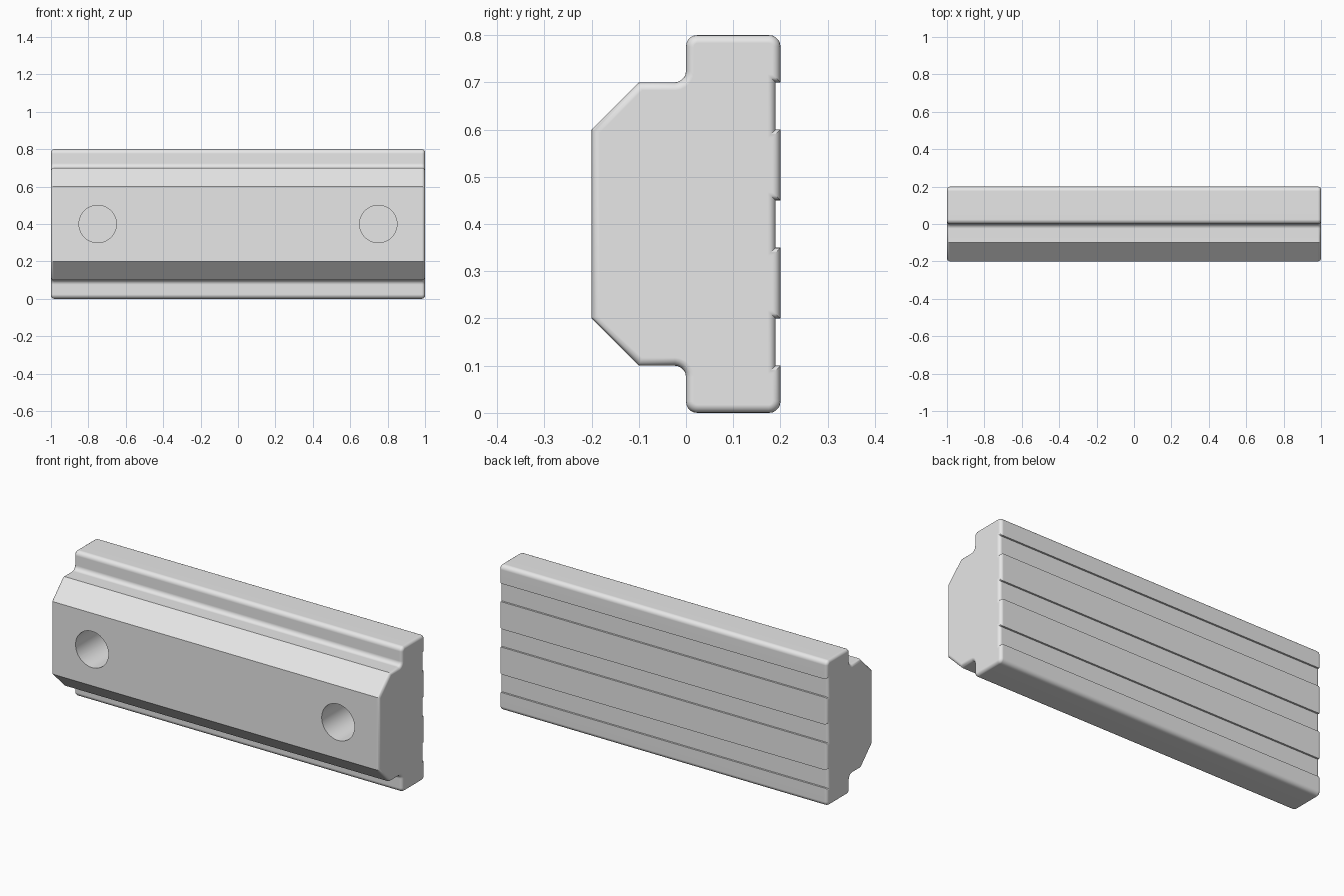
import bpy, bmesh, math

cube = bpy.data.objects.get("Cube")
if cube:
    bpy.data.objects.remove(cube, do_unlink=True)

HALF = 1.0
MID_Z = 0.4
GROOVES = [(0.1, 0.2), (0.35, 0.45), (0.6, 0.7)]
BACK, FLOOR = 0.2, 0.19

steel = bpy.data.materials.new("light grey")
steel.use_nodes = True
grey = (0.8, 0.8, 0.8, 1)
steel.diffuse_color = grey
steel.node_tree.nodes["Principled BSDF"].inputs["Base Color"].default_value = grey

# Cross-section (y, z): upper front half mirrored to the lower, then the grooved back
upper = [(-0.2, 0.6), (-0.1, 0.7), (0.0, 0.7), (0.0, 0.8), (BACK, 0.8)]
lower = [(y, 2 * MID_Z - z) for y, z in reversed(upper)]
back = []
for low, high in reversed(GROOVES):
    back += [(BACK, high), (FLOOR, high), (FLOOR, low), (BACK, low)]
profile = upper + back + lower
rounded = set(upper[2:] + lower[:3])

# Extrude the cross-section along x
bm = bmesh.new()
end = bm.faces.new([bm.verts.new((-HALF, y, z)) for y, z in profile])
ext = bmesh.ops.extrude_face_region(bm, geom=[end], use_keep_orig=True)
moved = [v for v in ext["geom"] if isinstance(v, bmesh.types.BMVert)]
bmesh.ops.translate(bm, verts=moved, vec=(2 * HALF, 0, 0))
bmesh.ops.recalc_face_normals(bm, faces=bm.faces)


def is_long(e):
    return abs(e.verts[0].co.x - e.verts[1].co.x) > HALF


def is_rounded(e):
    co = e.verts[0].co
    return any(math.hypot(co.y - y, co.z - z) < 0.001 for y, z in rounded)


# Round the flange corners, then the outlines of both ends
bmesh.ops.bevel(bm, geom=[e for e in bm.edges if is_long(e) and is_rounded(e)],
                offset=0.024, segments=5, profile=0.5, affect='EDGES')
bmesh.ops.bevel(bm, geom=[e for e in bm.edges if not is_long(e)],
                offset=0.017, segments=4, profile=0.5, affect='EDGES',
                clamp_overlap=False)

mesh = bpy.data.meshes.new("slide_block")
bm.to_mesh(mesh)
bm.free()
mesh.materials.append(steel)
block = bpy.data.objects.new("slide_block", mesh)
bpy.context.collection.objects.link(block)

# Blind screw holes in the front face
for side, x in (("right", -0.75), ("left", 0.75)):
    bpy.ops.mesh.primitive_cylinder_add(vertices=48, radius=0.1, depth=0.4,
                                        location=(x, -0.1, MID_Z),
                                        rotation=(math.pi / 2, 0, 0))
    cutter = bpy.context.object
    cutter.name = side + "_hole_cutter"
    cutter.hide_render = True
    cutter.data.materials.append(steel)
    bpy.context.view_layer.objects.active = block
    cut = block.modifiers.new("hole", 'BOOLEAN')
    cut.operation = 'DIFFERENCE'
    cut.solver = 'EXACT'
    cut.object = cutter
    bpy.ops.object.modifier_apply(modifier=cut.name)
    bpy.data.objects.remove(cutter, do_unlink=True)

# Smooth the rounded parts, keep flat faces flat
bpy.ops.object.select_all(action='DESELECT')
block.select_set(True)
bpy.context.view_layer.objects.active = block
bpy.ops.object.shade_smooth_by_angle(angle=math.radians(30))
weighted = block.modifiers.new("flat_normals", 'WEIGHTED_NORMAL')
weighted.keep_sharp = True
